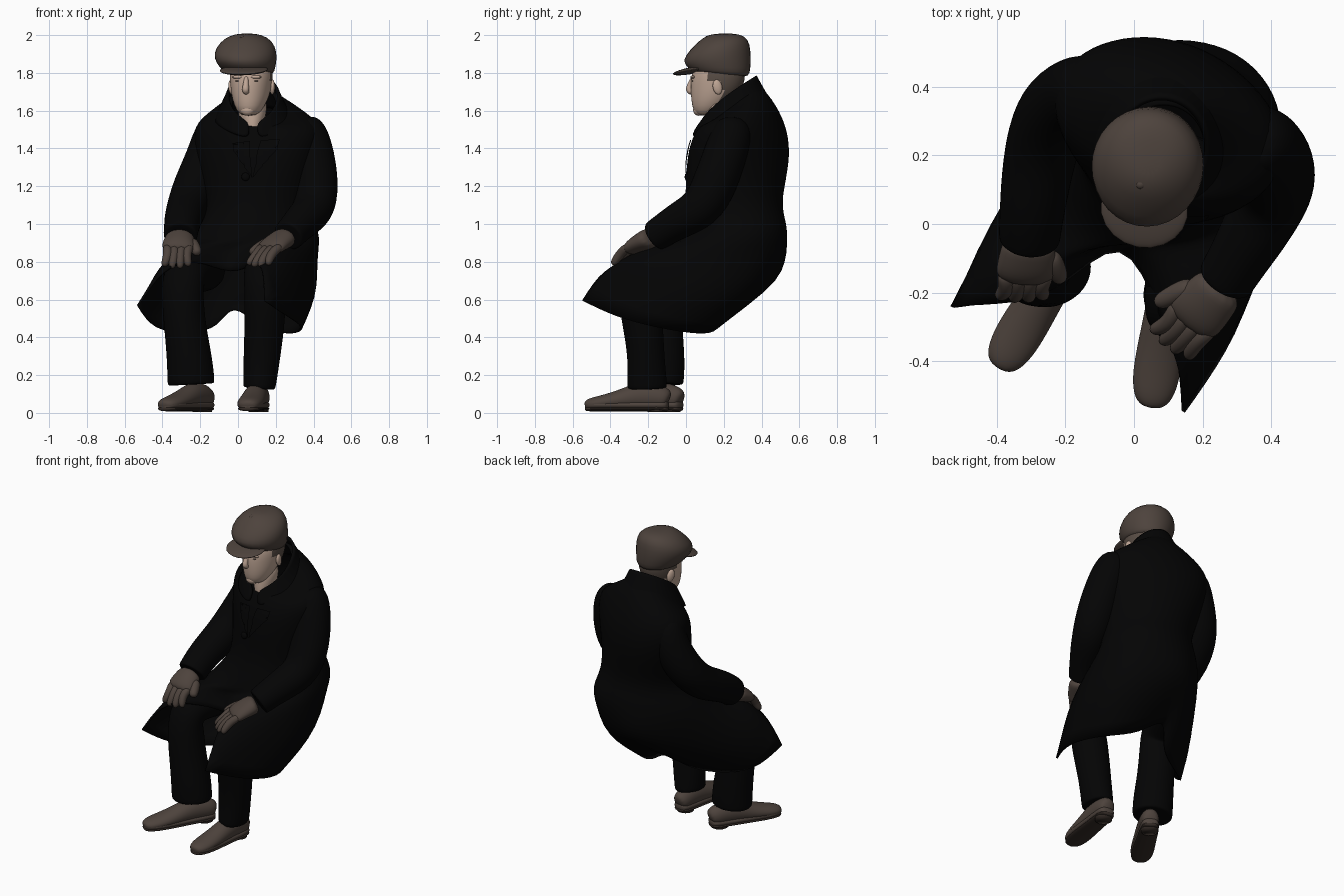
import bpy, math
from mathutils import Vector, Matrix

if "Cube" in bpy.data.objects:
    bpy.data.objects.remove(bpy.data.objects["Cube"])

def material(name, c):
    m = bpy.data.materials.new(name)
    m.diffuse_color = (*c, 1)
    m.use_nodes = True
    m.node_tree.nodes["Principled BSDF"].inputs["Base Color"].default_value = m.diffuse_color
    return m

BLACK = material("black wool", (0.0012, 0.0012, 0.0013))
BROWN = material("brown leather and tweed", (0.075, 0.056, 0.046))
SOLE = material("dark sole", (0.035, 0.025, 0.02))
SKIN = material("skin", (0.52, 0.38, 0.30))
HAIR = material("dark hair", (0.10, 0.075, 0.06))

def mesh(name, verts, faces, mat, sub=2, thick=0, sharp=()):
    me = bpy.data.meshes.new(name)
    me.from_pydata([tuple(v) for v in verts], [], faces)
    me.materials.append(mat)
    me.shade_smooth()
    if sharp:
        crease = me.attributes.new("crease_vert", 'FLOAT', 'POINT')
        for i in sharp:
            crease.data[i].value = 1
    ob = bpy.data.objects.new(name, me)
    bpy.context.collection.objects.link(ob)
    if sub:
        s = ob.modifiers.new("smooth", 'SUBSURF')
        s.levels = s.render_levels = sub
    if thick:
        s = ob.modifiers.new("thickness", 'SOLIDIFY')
        s.thickness, s.offset = thick, -1
    return ob

def loft(name, rings, mat, caps=(True, True), closed=True, **kw):
    n = len(rings[0])
    faces = [(k * n + i, k * n + (i + 1) % n, (k + 1) * n + (i + 1) % n, (k + 1) * n + i)
             for k in range(len(rings) - 1) for i in range(n if closed else n - 1)]
    if caps[0]:
        faces.append(tuple(reversed(range(n))))
    if caps[1]:
        faces.append(tuple(range((len(rings) - 1) * n, len(rings) * n)))
    return mesh(name, [v for r in rings for v in r], faces, mat, **kw)

def ellipse(cx, cy, z, rx, ry, tilt=0, n=15, turn=0):
    # starts at the front (-y); tilt lifts the back; turn swings the +x side backward
    angs = [-math.pi / 2 + 2 * math.pi * i / n for i in range(n)]
    return [(cx + rx * math.cos(a), cy + ry * math.sin(a) + turn * rx * math.cos(a),
             z + tilt * math.sin(a)) for a in angs]

def tube(name, pts, mat, side=(1, 0, 0), flat=1.0, n=12, sub=2, cuff=False):
    # pts: x, y, z, radius along side, optional second radius; cuff squares off the end
    pts = list(pts) + [pts[-1]] * cuff
    P = [Vector(p[:3]) for p in pts]
    rings = []
    for i, p in enumerate(pts):
        b = P[min(i + 1, len(P) - 1)]
        a = P[max(i - 1, 0)] if (b - P[max(i - 1, 0)]).length > 0 else P[i - 2]
        t = (b - a).normalized()
        u = Vector(side)
        u = (u - t * u.dot(t)).normalized()
        v = t.cross(u)
        r2 = p[4] if len(p) > 4 else p[3] * flat
        k = .93 if cuff and i == len(pts) - 1 else 1
        rings.append([P[i] + (u * p[3] * math.cos(a) + v * r2 * math.sin(a)) * k
                      for a in (2 * math.pi * j / n for j in range(n))])
    return loft(name, rings, mat, sub=sub)

def ball(name, loc, size, mat, rot=(0, 0, 0)):
    bpy.ops.mesh.primitive_uv_sphere_add(segments=20, ring_count=12, location=loc, rotation=rot)
    ob = bpy.context.object
    ob.name, ob.scale = name, size
    ob.data.materials.append(mat)
    ob.data.shade_smooth()
    return ob

# coat: hem draped over both thighs, lap, hips, waist, chest, shoulders
hem = [(-.03, 0, .72), (.08, -.28, .81), (.14, -.44, .77), (.148, -.55, .595), (.27, -.38, .51),
       (.37, -.16, .45), (.29, .12, .405), (.11, .18, .45), (-.03, .27, .59), (-.10, .14, .45),
       (-.24, .06, .42), (-.45, -.07, .43), (-.535, -.24, .57), (-.41, -.235, .77), (-.22, -.215, .83)]
lap = [(-.02, -.01, .86), (.10, -.17, .90), (.20, -.25, .90), (.29, -.28, .82), (.39, -.12, .74),
       (.45, .05, .69), (.44, .30, .62), (.22, .49, .66), (.05, .55, .73), (-.10, .45, .67),
       (-.23, .29, .60), (-.39, .09, .60), (-.48, -.10, .70), (-.37, -.13, .88), (-.21, -.09, .91)]
coat = loft("overcoat", [hem, lap,
    ellipse(.09, .24, .90, .37, .31, turn=.15), ellipse(.11, .25, 1.02, .30, .285, turn=.08),
    ellipse(.11, .25, 1.11, .28, .26), ellipse(.10, .27, 1.28, .31, .275, turn=-.15),
    ellipse(.10, .285, 1.43, .345, .265, turn=-.2), ellipse(.105, .29, 1.54, .345, .22, .03, turn=-.2),
    ellipse(.10, .26, 1.61, .21, .18, .09, turn=-.05), ellipse(.085, .225, 1.625, .125, .13, .13)],
    BLACK, caps=(False, False), thick=.012, sharp=(3, 12))

# upturned collar, open at the front
def arc(cx, cy, rx, ry, z0, z1, n=13):
    pts = []
    for i in range(n):
        a = math.radians(-82 + 344 * i / (n - 1))
        k = (math.sin(a) + 1) / 2
        pts.append((cx + rx * math.cos(a), cy + ry * math.sin(a), z0 + (z1 - z0) * k ** .7))
    return pts
loft("coat_collar", [arc(.085, .25, .22, .225, 1.45, 1.63), arc(.08, .235, .175, .19, 1.50, 1.71),
                     arc(.08, .225, .145, .155, 1.53, 1.79)],
     BLACK, caps=(False, False), closed=False, thick=.015)

# lapels laid on the chest, and a coat button
for label, s in (("right", -1), ("left", 1)):
    shape = [(0, 1.25), (.16, 1.42), (.17, 1.49), (.04, 1.49)]
    flap = mesh(label + "_lapel", [(.06 + s * x, -.1, z) for x, z in shape], [(0, 1, 2, 3)], BLACK, sub=0)
    d = flap.modifiers.new("divide", 'SUBSURF')
    d.subdivision_type, d.levels, d.render_levels = 'SIMPLE', 4, 4
    w = flap.modifiers.new("lay", 'SHRINKWRAP')
    w.target, w.offset, w.wrap_mode = coat, .01, 'ABOVE_SURFACE'
ball("coat_button", (.04, .005, 1.25), (.022, .012, .022), BLACK)

# sleeves
tube("left_sleeve", [(.33, .25, 1.55, .07), (.36, .25, 1.50, .115), (.40, .205, 1.36, .12),
     (.415, .145, 1.19, .125), (.405, .08, 1.08, .115), (.355, -.015, 1.03, .105),
     (.305, -.10, .98, .092), (.265, -.165, .935, .088)], BLACK, cuff=True)
tube("right_sleeve", [(-.11, .39, 1.54, .07), (-.13, .39, 1.49, .105), (-.165, .385, 1.35, .115),
     (-.23, .335, 1.20, .12), (-.27, .23, 1.09, .112), (-.29, .10, 1.03, .104),
     (-.30, .01, .98, .096), (-.305, -.045, .935, .094)], BLACK, cuff=True)

# gloved hands resting on the knees
def hand(label, wrist, knuckle, tip, across, thumb):
    w, k, t, a = Vector(wrist), Vector(knuckle), Vector(tip), Vector(across).normalized()
    tube(label + "_glove", [(*w, .075, .058), (*w.lerp(k, .4), .085, .055), (*k, .092, .045),
         (*k.lerp(t, .25), .082, .034)], BROWN, side=a)
    for i in range(4):
        o = (i - 1.5) * .043
        end = t + a * o * 1.05 - (t - k) * abs(o) * 2
        mid = k.lerp(end, .5) + a * o * .15 + Vector((0, -.01, .014))
        tube(label + "_finger", [(*(k + a * o), .028), (*mid, .028), (*end, .023)], BROWN, side=a, n=8)
    b = w.lerp(k, .4) + a * thumb * .06
    e = k.lerp(t, .35) + a * thumb * .11
    tube(label + "_thumb", [(*b, .035), (*b.lerp(e, .6), .033), (*e, .024)], BROWN, side=(0, 0, 1), n=8)

hand("right", (-.305, -.045, .935), (-.315, -.14, .885), (-.33, -.225, .755), (1, 0, 0), 1)
hand("left", (.26, -.175, .935), (.18, -.265, .885), (.09, -.365, .765), (.8, -.6, 0), -1)

# trousers
tube("right_trouser_leg", [(-.13, .28, .76, .12), (-.23, .05, .75, .12), (-.29, -.11, .73, .12),
     (-.295, -.13, .62, .115), (-.28, -.13, .45, .115), (-.255, -.125, .28, .125),
     (-.248, -.125, .15, .132, .118)], BLACK, cuff=True)
tube("left_trouser_leg", [(.16, .28, .76, .12), (.15, -.05, .76, .12), (.145, -.25, .74, .12),
     (.145, -.255, .62, .115), (.14, -.225, .45, .11), (.125, -.21, .28, .10),
     (.112, -.205, .13, .09, .112)], BLACK, cuff=True)

# shoes with soles and heel blocks
def shoe(label, heel, toe):
    h, t = Vector((*heel, 0)), Vector((*toe, 0))
    side = Vector((0, 0, 1)).cross(t - h).normalized()
    spec = [(0, .04, .05), (.07, .06, .068), (.32, .064, .082), (.55, .069, .058),
            (.78, .074, .042), (.94, .06, .034), (1, .03, .024)]
    up = Vector((0, 0, 1))
    tube(label + "_shoe", [(*(h.lerp(t, k) + up * (v + .012)), r, v) for k, r, v in spec], BROWN, side=side)
    tube(label + "_sole", [(*(h.lerp(t, k) + up * .022), r * .97, .014) for k, r, v in spec], SOLE, side=side)
    tube(label + "_upper", [(*(h.lerp(t, k) + up * .042), r, .03) for k, r, v in spec], BROWN, side=side)
    tube(label + "_heel", [(*(h.lerp(t, .14) + up * z), .052) for z in (.004, .03)], SOLE,
         side=side, n=16, sub=0)

shoe("right", (-.155, -.025), (-.395, -.42))
shoe("left", (.12, -.09), (.05, -.535))

# head, built facing -y and then turned
parts = []
head = loft("head", [ellipse(.07, .10, 1.572, .035, .035, n=24), ellipse(.07, .115, 1.60, .068, .078, n=24),
    ellipse(.07, .14, 1.655, .093, .112, n=24), ellipse(.07, .162, 1.71, .106, .138, n=24),
    ellipse(.07, .17, 1.76, .112, .145, n=24), ellipse(.07, .175, 1.80, .115, .142, n=24),
    ellipse(.07, .175, 1.88, .10, .12, n=24)], SKIN, sub=1)
head.data.materials.append(HAIR)
for p in head.data.polygons:
    if p.center.y > .2 and p.center.z > 1.65 or p.center.z > 1.84 or (p.center.y > .13 and p.center.z > 1.77):
        p.material_index = 1
parts.append(head)
parts.append(tube("nose", [(.07, .04, 1.785, .012), (.07, .022, 1.74, .016),
                           (.07, .010, 1.71, .022), (.07, .038, 1.69, .018)], SKIN, n=8))
parts.append(ball("lips", (.07, .052, 1.65), (.034, .012, .010), SKIN))
parts.append(ball("chin", (.07, .068, 1.603), (.038, .03, .03), SKIN))
for s in (-1, 1):
    parts.append(ball("ear", (.07 + s * .110, .19, 1.725), (.014, .025, .04), SKIN, (.2, 0, s * .3)))
    parts.append(ball("brow", (.07 + s * .045, .046, 1.778), (.036, .014, .009), SKIN))
    parts.append(ball("eye", (.07 + s * .043, .045, 1.757), (.02, .006, .003), HAIR))

# flat cap: panelled crown, brim and top button
crown = loft("cap_crown", [ellipse(.055, .18, 1.785, .125, .15, -.015, 16),
    ellipse(.055, .178, 1.81, .138, .163, -.012, 16), ellipse(.045, .162, 1.85, .162, .184, 0, 16),
    ellipse(.038, .164, 1.905, .173, .178, .015, 16), ellipse(.04, .185, 1.965, .145, .145, .018, 16),
    ellipse(.04, .185, 2.0, .085, .095, .008, 16), ellipse(.04, .175, 2.008, .03, .03, 0, 16)],
    BROWN, sub=1)
parts.append(crown)
parts.append(ball("cap_brim", (.055, .04, 1.815), (.128, .115, .018), BROWN, (.19, 0, 0)))
parts.append(ball("cap_button", (.03, .11, 1.985), (.015, .015, .012), BROWN))
pivot = Matrix.Translation((.06, .17, 0))
turn = pivot @ Matrix.Rotation(math.radians(-11), 4, 'Z') @ pivot.inverted()
bpy.context.view_layer.update()
for ob in parts:
    ob.matrix_world = turn @ ob.matrix_world

# neck
tube("neck", [(.08, .165, 1.44, .04, .06), (.078, .165, 1.50, .05, .08), (.075, .175, 1.58, .08),
              (.075, .19, 1.68, .085)], SKIN)
